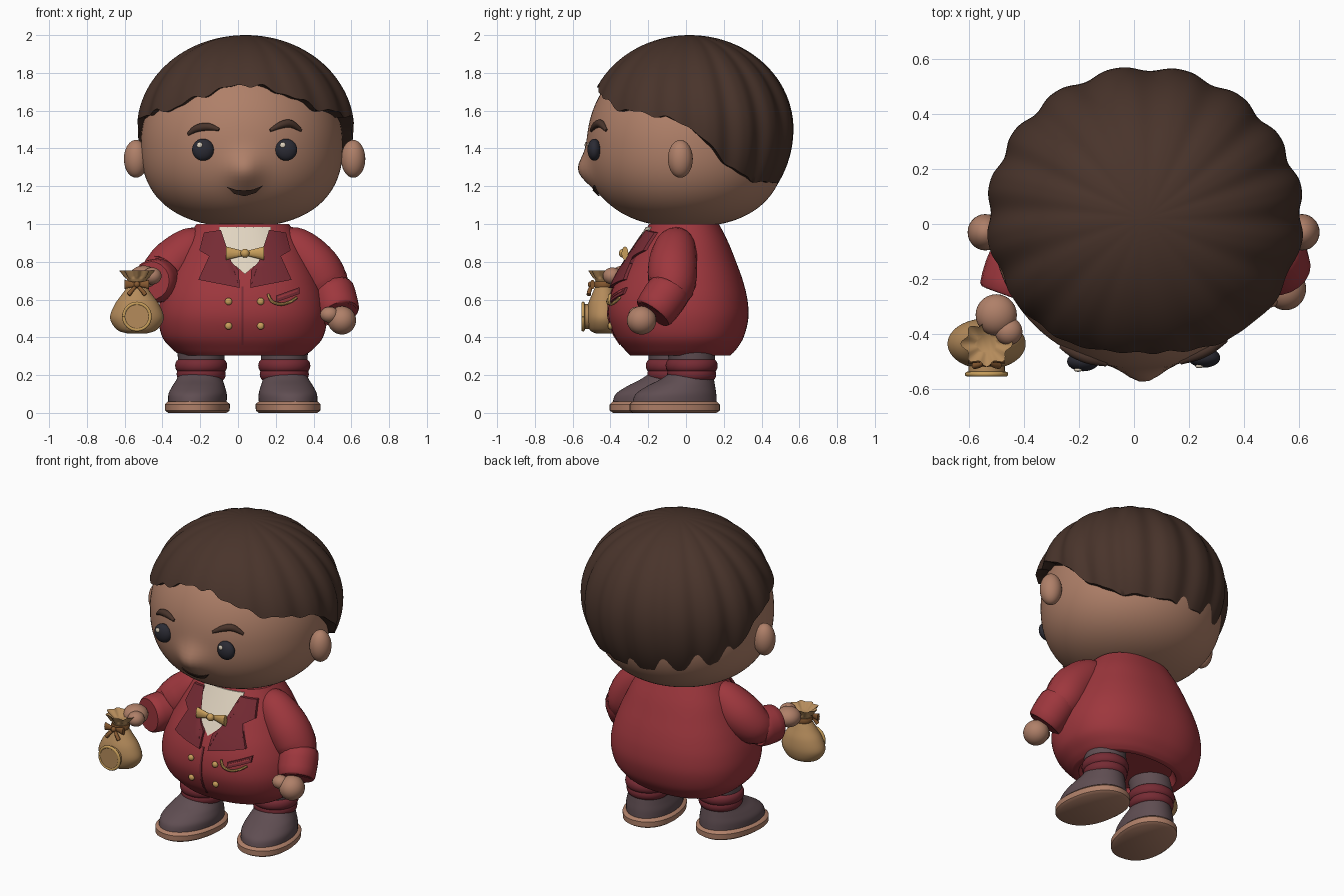
import bpy, bmesh
from math import sin, cos, pi, sqrt, acos, exp, radians, copysign
from mathutils import Matrix, Vector

if "Cube" in bpy.data.objects:
    bpy.data.objects.remove(bpy.data.objects["Cube"])


def material(name, *rgb):
    m = bpy.data.materials.new(name)
    m.use_nodes = True
    m.diffuse_color = (*rgb, 1)
    bsdf = next(n for n in m.node_tree.nodes if n.type == 'BSDF_PRINCIPLED')
    bsdf.inputs["Base Color"].default_value = (*rgb, 1)
    return m


SKIN = material("skin", .43, .215, .14)
HAIR = material("dark brown", .066, .034, .024)
RED = material("coat red", .34, .038, .047)
DARK = material("maroon", .18, .024, .034)
GREY = material("plum grey", .115, .075, .084)
GOLD = material("gold", .58, .345, .105)
SACK = material("sack tan", .46, .26, .105)
CREAM = material("cream", .75, .66, .53)
BLACK = material("eye black", .024, .024, .034)
RIBBON = material("ribbon brown", .24, .1, .03)


def finish(name, bm, mat, angle=45):
    bmesh.ops.recalc_face_normals(bm, faces=bm.faces)
    mesh = bpy.data.meshes.new(name)
    bm.to_mesh(mesh)
    bm.free()
    mesh.materials.append(mat)
    mesh.shade_smooth()
    mesh.set_sharp_from_angle(angle=radians(angle))
    obj = bpy.data.objects.new(name, mesh)
    bpy.context.collection.objects.link(obj)
    return obj


def skin_rings(name, rings, mat, angle=45):
    """Join rings of points with quads and cap both ends."""
    bm = bmesh.new()
    rows = [[bm.verts.new(p) for p in ring] for ring in rings]
    n = len(rows[0])
    for a, b in zip(rows, rows[1:]):
        for i in range(n):
            bm.faces.new((a[i], a[(i + 1) % n], b[(i + 1) % n], b[i]))
    bm.faces.new(rows[0])
    bm.faces.new(rows[-1])
    return finish(name, bm, mat, angle)


def loft(name, rings, mat, cx=0, cy=0, n=48, power=2):
    """Rings are (z, rx, ry, y shift); a power above 2 squares them off."""
    def bend(c):
        return copysign(abs(c) ** (2 / power), c)
    return skin_rings(name, [[(cx + rx * bend(cos(2 * pi * i / n)), cy + dy + ry * bend(sin(2 * pi * i / n)), z)
                              for i in range(n)] for z, rx, ry, dy in rings], mat)


def spline(pts, steps=6):
    """Smooth list of tuples passing through every given tuple."""
    out = []
    for i in range(len(pts) - 1):
        a, b, c, d = pts[max(i - 1, 0)], pts[i], pts[i + 1], pts[min(i + 2, len(pts) - 1)]
        for k in range(steps):
            t = k / steps
            out.append(tuple(q + .5 * t * (r - p + t * (2 * p - 5 * q + 4 * r - s + t * (3 * (q - r) + s - p)))
                             for p, q, r, s in zip(a, b, c, d)))
    return out + [tuple(pts[-1])]


def tube(name, pts, mat, steps=6, n=20):
    """Round tube through (x, y, z, radius) points."""
    path = spline(pts, steps)
    rings = []
    for i, p in enumerate(path):
        way = Vector(path[min(i + 1, len(path) - 1)][:3]) - Vector(path[max(i - 1, 0)][:3])
        q = way.to_track_quat('Z', 'Y')
        rings.append([Vector(p[:3]) + q @ Vector((cos(2 * pi * k / n), sin(2 * pi * k / n), 0)) * p[3]
                      for k in range(n)])
    return skin_rings(name, rings, mat)


def ball(name, loc, size, mat):
    bm = bmesh.new()
    bmesh.ops.create_uvsphere(bm, u_segments=28, v_segments=18, radius=1,
                              matrix=Matrix.LocRotScale(Vector(loc), None, Vector(size)))
    return finish(name, bm, mat)


def plate(name, outline, surface, mat, lift=.004, thick=.008):
    """Thin panel that follows a front surface."""
    bm = bmesh.new()
    face = bm.faces.new([bm.verts.new((x, 0, z)) for x, z in outline])
    bmesh.ops.triangulate(bm, faces=[face])
    bmesh.ops.subdivide_edges(bm, edges=bm.edges[:], cuts=5, use_grid_fill=True)
    for v in bm.verts:
        v.co.y = surface(v.co.x, v.co.z) - lift
    side = bmesh.ops.extrude_face_region(bm, geom=bm.faces[:], use_keep_orig=True)
    for v in side["geom"]:
        if isinstance(v, bmesh.types.BMVert):
            v.co.y -= thick
    return finish(name, bm, mat)


def bow(name, x, y, z, w, h, mat):
    for s in (-1, 1):
        bm = bmesh.new()
        bmesh.ops.create_cone(bm, cap_ends=True, segments=12, radius1=h, radius2=h * .3, depth=w,
                              matrix=Matrix.LocRotScale(Vector((x + s * w / 2, y, z)), None, Vector((1, .5, 1)))
                              @ Matrix.Rotation(-s * pi / 2, 4, 'Y'))
        finish(name + "_wing", bm, mat)
    ball(name + "_knot", (x, y - .01, z), (h * .65, h * .6, h * .65), mat)


# Head with a soft nose
def head_scale(z):
    if z < 1.42:
        return max(1 - ((1.42 - z) / .435) ** 2.4, 0) ** .42
    return sqrt(max(1 - ((z - 1.42) / .53) ** 2, 0))


def nose(x, z):
    return .062 * exp(-((x - .035) ** 2 + (z - 1.28) ** 2) / .008)


def face(x, z):
    f = head_scale(z)
    return -.525 * sqrt(max(f * f - ((x - .02) / .535) ** 2, 0)) - nose(x, z)


head_rings = []
for i in range(61):
    z = 1.4675 - .4825 * cos(pi * i / 60)
    f = max(head_scale(z), .01)
    head_rings.append((z, .535 * f, .525 * f, 0))
head = loft("head", head_rings, SKIN, cx=.02, n=96)
for v in head.data.vertices:
    if v.co.y < 0:
        v.co.y -= nose(v.co.x, v.co.z)

for side, x in (("right", -.54), ("left", .61)):
    ball(side + "_ear", (x, -.03, 1.345), (.064, .066, .1), SKIN)

# Hair cap with soft swirling waves and a hairline dropping to the nape
hairline = spline([(z,) for z in (1.74, 1.69, 1.61, 1.58, 1.51, 1.32, 1.23, 1.222, 1.215)], 18)
N = 288
hair_rings = []
for j in range(34):
    t = min(max(j, .15) / 32, 1)
    ring = []
    for i in range(N):
        a = 2 * pi * i / N
        rough = .3 + .7 * cos(a / 2) ** 2
        edge = hairline[min(i, N - i)][0] - rough * (.01 * cos(16 * a) + .007 * sin(27 * a))
        phi = t * acos((edge - 1.5) / (.5 if edge > 1.5 else .55))
        depth = .034 * min(1, .3 + 1.1 * sin(a / 2))
        wave = .5 + .5 * cos(16 * a + 1.5 * (1 - t) + .5 * sin(3 * a))
        r = sin(phi) * (1 - depth * wave ** 1.5) * (.9 if j == 33 else 1)
        ring.append((.04 + .58 * r * sin(a), .02 - .555 * r * cos(a),
                     1.5 + (.5 if cos(phi) > 0 else .55) * cos(phi)))
    hair_rings.append(ring)
skin_rings("hair", hair_rings, HAIR, 60)

# Eyes, brows and mouth
for side, x in (("right", -.185), ("left", .255)):
    y = face(x, 1.393)
    ball(side + "_eye", (x, y - .014, 1.393), (.058, .036, .058), BLACK)
    ball(side + "_eye_glint", (x - .018, y - .045, 1.418), (.015, .007, .015), CREAM)
brows = {"right": ((-.265, 1.475), (-.22, 1.505), (-.16, 1.515), (-.1, 1.5)),
         "left": ((.17, 1.495), (.23, 1.525), (.28, 1.53), (.335, 1.495))}
for side, pts in brows.items():
    tube(side + "_brow", [(x, face(x, z) - .004, z, r) for (x, z), r in zip(pts, (.008, .019, .02, .008))], HAIR)
plate("mouth", [(-.06, 1.197), (-.01, 1.18), (.035, 1.178), (.08, 1.182), (.135, 1.205),
                (.095, 1.165), (.035, 1.147), (-.02, 1.16)], face, HAIR)

# Coat body with a hollow hem
CX, SQUARE = .025, 2.35
shape = spline([(.305, .33, .265, -.03), (.335, .37, .295, -.03), (.4, .425, .34, -.035), (.5, .447, .37, -.04),
                (.6, .437, .365, -.04), (.7, .405, .336, -.035), (.8, .36, .29, -.025),
                (.9, .31, .24, -.015), (1.0, .245, .185, -.01)])
loft("coat", [(.36, .27, .21, -.03), (.305, .295, .235, -.03)] + shape, RED, cx=CX, n=96, power=SQUARE)


def belly(x, z):
    i = next((k for k in range(1, len(shape)) if shape[k][0] >= z), len(shape) - 1)
    a, b = shape[i - 1], shape[i]
    k = (z - a[0]) / (b[0] - a[0])
    _, rx, ry, dy = (p + k * (q - p) for p, q in zip(a, b))
    return dy - ry * max(1 - abs((x - CX) / rx) ** SQUARE, 0) ** (1 / SQUARE)


# Shirt, lapels, front seam, buttons, bow tie
MID = .037
plate("shirt", [(-.1, .985), (.174, .985), (.17, .85), (.09, .78), (MID, .735), (-.016, .78), (-.096, .85)],
      belly, CREAM, .002, .006)
lapel = [(-.18, .955), (-.09, .968), (-.088, .875), (-.035, .80), (.005, .755), (.008, .662),
         (-.21, .705), (-.165, .79), (-.10, .80), (-.205, .86)]
for side, s in (("right", 1), ("left", -1)):
    plate(side + "_lapel", [(MID + s * (x - MID), z) for x, z in lapel], belly, DARK, .002, .018)
plate("front_seam", [(.018, .36), (.03, .36), (.03, .67), (.018, .67)], belly, DARK, .001, .005)
for x in (-.05, .12):
    for z in (.46, .59):
        ball("button", (x, belly(x, z) - .004, z), (.019, .014, .019), GOLD)
bow("bow_tie", MID, belly(MID, .845) - .035, .845, .1, .036, GOLD)

# Pocket with a hanging chain
plate("pocket", [(.2, .585), (.325, .63), (.325, .665), (.2, .62)], belly, DARK, .002, .012)
plate("pocket_trim", [(.21, .605), (.315, .643), (.315, .653), (.21, .615)], belly, RED, .012, .006)
tube("chain", [(x, belly(x, z) - .014, z, .008) for x, z in
               ((.16, .63), (.18, .59), (.23, .575), (.28, .59), (.31, .61))], GOLD, n=8)

# Arms, cuffs and hands
tube("left_sleeve", [(.2, -.03, .9, .07), (.3, -.055, .875, .11), (.40, -.07, .78, .13),
                     (.465, -.075, .68, .125), (.505, -.10, .61, .098)], RED)
tube("left_cuff", [(.495, -.085, .655, .085), (.5, -.09, .645, .116), (.535, -.168, .535, .11),
                   (.537, -.172, .53, .085)], RED, 3)
ball("left_hand", (.55, -.235, .49), (.075, .078, .075), SKIN)
ball("left_thumb", (.485, -.26, .52), (.05, .045, .042), SKIN)
tube("right_sleeve", [(-.15, -.03, .9, .07), (-.24, -.05, .875, .11), (-.33, -.07, .80, .13),
                      (-.40, -.11, .73, .12), (-.43, -.18, .70, .095)], RED)
tube("right_cuff", [(-.41, -.125, .70, .085), (-.415, -.14, .70, .116), (-.455, -.25, .70, .11),
                    (-.458, -.258, .70, .08)], RED, 3)
ball("right_hand", (-.5, -.33, .72), (.075, .075, .06), SKIN)
ball("right_fingers", (-.455, -.39, .725), (.05, .05, .045), SKIN)

# Legs, leg bands, and shoes with soles turned outward
for side, x, y, turn in (("right", -.215, -.165, -10), ("left", .265, -.06, 10)):
    leg = x + (.02 if x < 0 else -.02)
    loft(side + "_trouser", [(.15, .11, .11, .09), (.3, .124, .124, .09), (.42, .13, .13, .07)], GREY, leg, y)
    for z, r in ((.205, .13), (.25, .138)):
        loft(side + "_leg_band", [(z + .035 * sin(k * pi / 8), r - .025 + .025 * cos(k * pi / 8),
                                   r - .025 + .025 * cos(k * pi / 8), .09) for k in range(-4, 5)], DARK, leg, y)
    shoe = loft(side + "_shoe", spline([(.055, .152, .225, 0), (.1, .152, .215, .007), (.14, .138, .183, .033),
                                        (.175, .122, .145, .065), (.205, .112, .118, .085)]), GREY)
    sole = loft(side + "_sole", [(0, .15, .222, 0), (.012, .166, .24, 0), (.045, .168, .24, 0),
                                 (.06, .152, .225, 0)], SKIN, power=2.2)
    for obj in (shoe, sole):
        obj.data.transform(Matrix.Translation((x, y, 0)) @ Matrix.Rotation(radians(turn), 4, 'Z'))

# Money sack with scalloped neck, ribbon and coin
BX, BY = -.535, -.435
sack = loft("sack", spline([(.42, .05, .04, 0), (.44, .105, .075, 0), (.5, .142, .092, 0), (.57, .12, .085, 0),
                            (.63, .078, .062, 0), (.68, .045, .042, 0), (.71, .055, .05, 0),
                            (.755, .085, .075, 0)]) + [(.72, .04, .035, 0)], SACK, BX, BY)
for v in sack.data.vertices:
    if v.co.z > .715:
        d = Vector((v.co.x - BX, v.co.y - BY, 0))
        v.co += d * .12 * cos(8 * Vector((1, 0)).angle_signed(d.to_2d()))
loft("ribbon_band", [(.665, .052, .048, 0), (.68, .058, .054, 0), (.695, .052, .048, 0)], RIBBON, BX, BY)
bow("ribbon", BX, BY - .06, .68, .065, .025, RIBBON)
for s in (-1, 1):
    tube("ribbon_tail", [(BX, BY - .06, .675, .008), (BX + s * .025, BY - .075, .65, .011),
                         (BX + s * .045, BY - .08, .625, .012)], RIBBON, n=8)
tube("coin", [(BX, -.505, .51, .066), (BX, -.55, .51, .066)], SACK, 1, 32)
rim = [(BX + .07 * cos(k * pi / 8), -.545, .51 + .07 * sin(k * pi / 8), .009) for k in range(17)]
tube("coin_rim", rim, GOLD, 3, 10)
